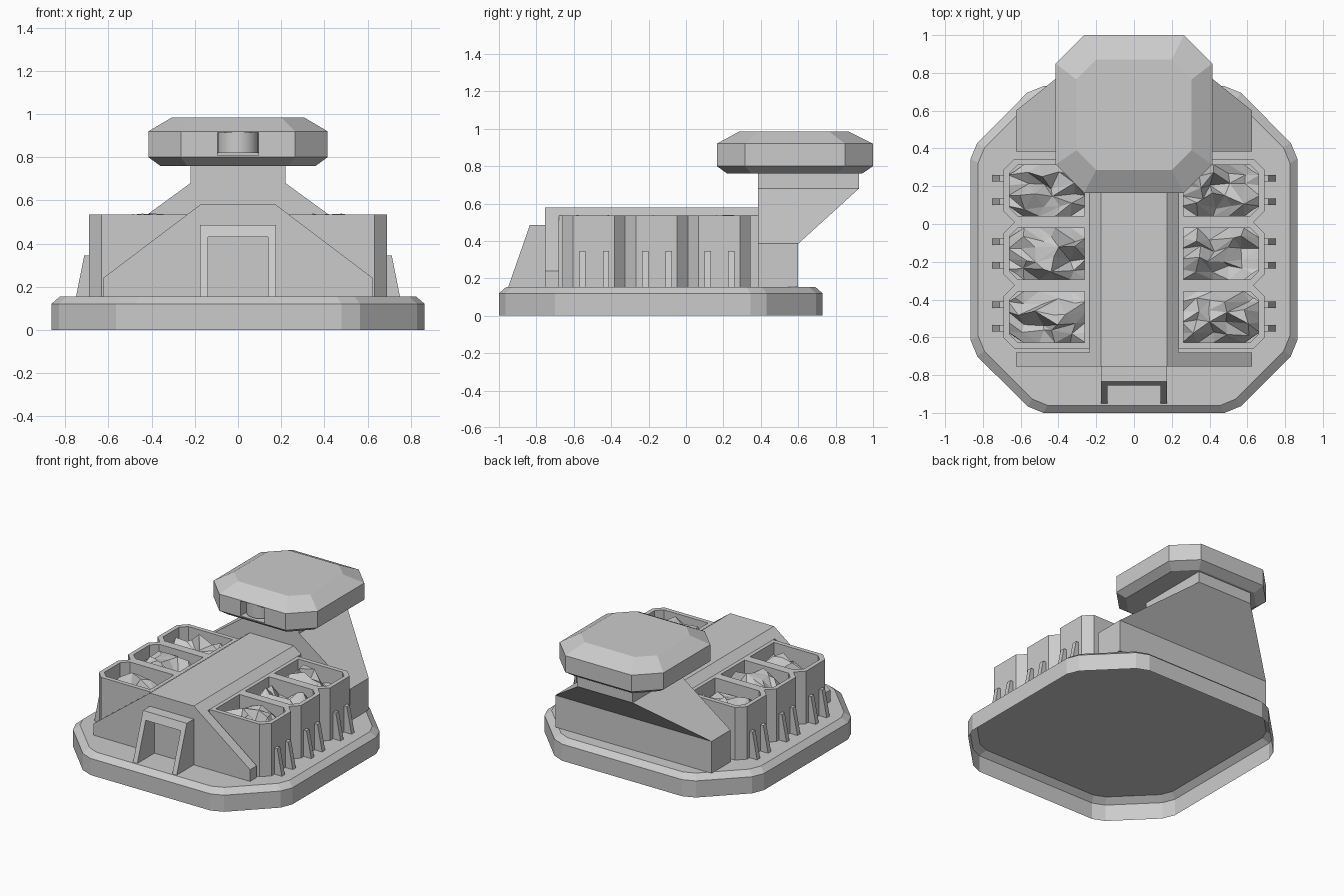
import bpy, bmesh, math, random
from mathutils import Vector

if "Cube" in bpy.data.objects:
    bpy.data.objects.remove(bpy.data.objects["Cube"], do_unlink=True)
random.seed(7)

# One plain grey for everything
grey = bpy.data.materials.new("light_grey")
grey.use_nodes = True
COLOUR = (0.6, 0.6, 0.6, 1)
grey.diffuse_color = COLOUR
grey.node_tree.nodes["Principled BSDF"].inputs["Base Color"].default_value = COLOUR


def finish(name, bm):
    mesh = bpy.data.meshes.new(name)
    bm.to_mesh(mesh)
    bm.free()
    mesh.materials.append(grey)
    obj = bpy.data.objects.new(name, mesh)
    bpy.context.scene.collection.objects.link(obj)
    return obj


def loft(name, rings, cap_start=True, cap_end=True):
    """Skin a stack of equal-length rings of 3D points."""
    bm = bmesh.new()
    loops = [[bm.verts.new(p) for p in ring] for ring in rings]
    n = len(loops[0])
    for a, b in zip(loops, loops[1:]):
        for i in range(n):
            j = (i + 1) % n
            bm.faces.new((a[i], a[j], b[j], b[i]))
    if cap_start:
        bm.faces.new(loops[0][::-1])
    if cap_end:
        bm.faces.new(loops[-1])
    bmesh.ops.recalc_face_normals(bm, faces=bm.faces)
    return finish(name, bm)


def at_z(points, z):
    return [(x, y, z) for x, y in points]


def extrude_y(name, profile, y0, y1):
    return loft(name, [[(x, y, z) for x, z in profile] for y in (y0, y1)])


def extrude_x(name, profile, x0, x1):
    return loft(name, [[(x, y, z) for y, z in profile] for x in (x0, x1)])


def both_sides(half):
    """Right half of an outline, listed bottom to top, plus its mirror."""
    return half + [(-x, y) for x, y in reversed(half)]


def rect(x, y0, y1):
    return both_sides([(x, y0), (x, y1)])


# Base: open-bottomed shell with clipped, softened corners and a bevelled rim
MID = -0.135
quarter = [(0.48, 0.865), (0.565, 0.83), (0.83, 0.565), (0.865, 0.48)]


def base_outline(inset):
    k = 1 - inset / 0.865
    q = [(x * k, y * k) for x, y in quarter]
    return both_sides([(x, MID - y) for x, y in q] +
                      [(x, MID + y) for x, y in reversed(q)])


loft("base", [at_z(base_outline(0), 0), at_z(base_outline(0), 0.12),
              at_z(base_outline(0.04), 0.155)], cap_start=False)

# Hull: wide sloped front wall and the narrow spine behind it
extrude_y("front_wall", both_sides([(0.625, 0.155), (0.625, 0.24), (0.175, 0.58)]), -0.755, -0.68)
extrude_y("spine", both_sides([(0.235, 0.155), (0.235, 0.535), (0.175, 0.58)]), -0.68, 0.39)

# Neck: wide block that narrows and leans back up to the head
loft("neck", [at_z(rect(0.625, 0.385, 0.60), 0.155), at_z(rect(0.625, 0.385, 0.60), 0.385),
              at_z(rect(0.22, 0.385, 0.925), 0.68), at_z(rect(0.22, 0.385, 0.925), 0.77)])


# Head: clipped slab, bevelled above and below
def head_outline(x_out, x_in, y0, y1, cut):
    return both_sides([(x_in, y0), (x_out, y0 + cut), (x_out, y1 - cut), (x_in, y1)])


lower = head_outline(0.36, 0.235, 0.22, 0.942, 0.13)
middle = head_outline(0.415, 0.265, 0.165, 1.0, 0.15)
upper = head_outline(0.305, 0.20, 0.285, 0.87, 0.105)
head = loft("head", [at_z(lower, 0.76), at_z(middle, 0.80),
                     at_z(middle, 0.92), at_z(upper, 0.985)])

# Lens slot in the head front, with an upright drum inside it
cutter = loft("lens_slot_cutter", [at_z(rect(0.095, 0.10, 0.27), 0.808),
                                   at_z(rect(0.095, 0.10, 0.27), 0.915)])
cutter.hide_render = True
cutter.hide_viewport = True
slot = head.modifiers.new("lens_slot", "BOOLEAN")
slot.operation = "DIFFERENCE"
slot.object = cutter
slot.solver = "EXACT"
bpy.context.view_layer.objects.active = head
bpy.ops.object.modifier_apply(modifier=slot.name)
bpy.data.objects.remove(cutter, do_unlink=True)
circle = [(0.095 * math.cos(a), 0.262 + 0.095 * math.sin(a))
          for a in (math.tau * i / 24 for i in range(24))]
drum = loft("lens_drum", [at_z(circle, 0.82), at_z(circle, 0.915)])
bpy.ops.object.select_all(action="DESELECT")
drum.select_set(True)
bpy.context.view_layer.objects.active = drum
bpy.ops.object.shade_smooth_by_angle(angle=math.radians(35))

# Doorway: leaning frame on the front wall
for side, name in ((1, "left"), (-1, "right")):
    extrude_x(f"doorway_{name}_post",
              [(-0.755, 0.155), (-0.95, 0.155), (-0.854, 0.43), (-0.755, 0.43)],
              side * 0.14, side * 0.175)
extrude_x("doorway_lintel", [(-0.755, 0.43), (-0.854, 0.43), (-0.835, 0.485), (-0.755, 0.485)],
          -0.175, 0.175)


# Bins: open clipped boxes, each heaped with jagged rubble and braced by two fins
def bin_outline(side, x0, x1, y0, y1, cut):
    return [(side * x, y) for x, y in
            ((x0, y0), (x1 - cut, y0), (x1, y0 + cut),
             (x1, y1 - cut), (x1 - cut, y1), (x0, y1))]


def rubble(name, side, y0, y1):
    bm = bmesh.new()
    nx, ny = 5, 5
    x0, x1 = 0.255, 0.665
    grid = []
    for i in range(nx + 1):
        row = []
        for j in range(ny + 1):
            u, v = i / nx, j / ny
            edge = i in (0, nx) or j in (0, ny)
            z = random.uniform(0.40, 0.45) if edge else \
                random.choice((0.42, 0.47, 0.53)) + random.uniform(-0.02, 0.01)
            if not edge:
                u += random.uniform(-0.07, 0.07)
                v += random.uniform(-0.07, 0.07)
            x = x0 + (x1 - x0) * u
            y = y0 + (y1 - y0) * v
            # tuck the outer corners inside the clipped bin wall
            if i == nx and j in (0, ny):
                x -= 0.035
                y += 0.035 if j == 0 else -0.035
            row.append(bm.verts.new((side * x, y, z)))
        grid.append(row)
    for i in range(nx):
        for j in range(ny):
            a, b, c, d = grid[i][j], grid[i + 1][j], grid[i + 1][j + 1], grid[i][j + 1]
            tris = ((a, b, c), (a, c, d)) if random.random() < 0.5 else ((a, b, d), (b, c, d))
            for t in tris:
                bm.faces.new(t if side > 0 else t[::-1])
    finish(name, bm)


for side, word in ((1, "left"), (-1, "right")):
    for k in range(3):
        y0 = -0.66 + 0.335 * k
        y1 = y0 + 0.335
        outer = bin_outline(side, 0.20, 0.69, y0, y1, 0.057)
        inner = bin_outline(side, 0.262, 0.66, y0 + 0.032, y1 - 0.032, 0.045)
        loft(f"{word}_bin_{k + 1}", [at_z(outer, 0.155), at_z(outer, 0.535),
                                     at_z(inner, 0.535), at_z(inner, 0.39)])
        rubble(f"{word}_rubble_{k + 1}", side, y0 + 0.03, y1 - 0.03)
        for m, offset in enumerate((0.107, 0.232)):
            y = y0 + offset
            extrude_y(f"{word}_fin_{k + 1}_{m + 1}",
                      [(side * x, z) for x, z in
                       ((0.685, 0.155), (0.75, 0.155), (0.712, 0.345), (0.685, 0.345))],
                      y - 0.017, y + 0.017)
